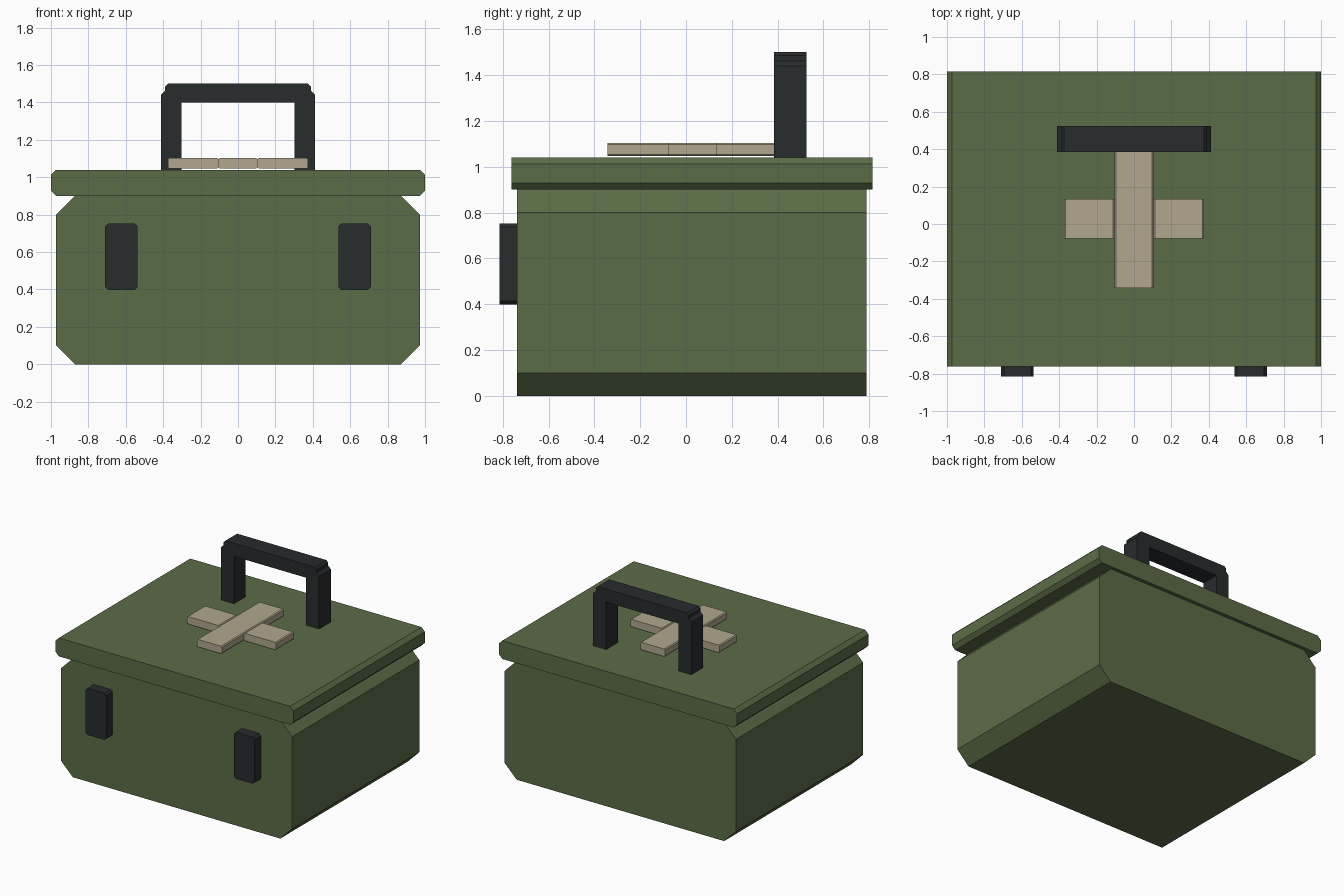
import bpy, bmesh

if "Cube" in bpy.data.objects:
    bpy.data.objects.remove(bpy.data.objects["Cube"])


def material(name, color):
    m = bpy.data.materials.new(name)
    m.diffuse_color = (*color, 1)
    m.use_nodes = True
    m.node_tree.nodes["Principled BSDF"].inputs["Base Color"].default_value = m.diffuse_color
    return m


green = material("olive_green", (0.105, 0.15, 0.063))
dark = material("dark_grey", (0.021, 0.025, 0.027))
tan = material("tan", (0.44, 0.39, 0.27))


def extrude_profile(name, profile, y0, y1, mat):
    """Flat-faced prism: an XZ profile extruded from y0 to y1."""
    bm = bmesh.new()
    face = bm.faces.new([bm.verts.new((x, y0, z)) for x, z in profile])
    ext = bmesh.ops.extrude_face_region(bm, geom=[face])
    verts = [g for g in ext["geom"] if isinstance(g, bmesh.types.BMVert)]
    bmesh.ops.translate(bm, verts=verts, vec=(0, y1 - y0, 0))
    bmesh.ops.recalc_face_normals(bm, faces=bm.faces[:])
    mesh = bpy.data.meshes.new(name)
    bm.to_mesh(mesh)
    bm.free()
    mesh.materials.append(mat)
    obj = bpy.data.objects.new(name, mesh)
    bpy.context.collection.objects.link(obj)
    return obj


def chamfered_box(name, x0, x1, y0, y1, z0, z1, c, mat):
    """Box whose four lengthwise (Y) edges are cut at 45 degrees."""
    profile = [(x0 + c, z0), (x1 - c, z0), (x1, z0 + c), (x1, z1 - c),
               (x1 - c, z1), (x0 + c, z1), (x0, z1 - c), (x0, z0 + c)]
    return extrude_profile(name, profile, y0, y1, mat)


# Case body and overhanging lid
chamfered_box("case_body", -0.972, 0.972, -0.738, 0.788, 0, 0.90, 0.10, green)
chamfered_box("lid", -1, 1, -0.762, 0.815, 0.90, 1.04, 0.028, green)

# Latches on the front, one per side
for side, x in (("left", -0.623), ("right", 0.623)):
    chamfered_box(f"{side}_latch", x - 0.087, x + 0.087,
                  -0.815, -0.738, 0.398, 0.752, 0.016, dark)

# Carry handle: mirrored half profile, outer side up then inner side down
outer = [(0.413, 1.04), (0.413, 1.44), (0.39, 1.462), (0.39, 1.485), (0.375, 1.50)]
inner = [(0.303, 1.40), (0.303, 1.04)]
profile = (outer + [(-x, z) for x, z in reversed(outer)]
           + [(-x, z) for x, z in reversed(inner)] + inner)
extrude_profile("handle", profile, 0.385, 0.525, dark)

# Raised cross on the lid: one long bar and two short arms
z0, z1 = 1.046, 1.103
chamfered_box("cross_bar", -0.104, 0.104, -0.343, 0.40, z0, z1, 0.007, tan)
for side, x0, x1 in (("left", -0.374, -0.104), ("right", 0.104, 0.374)):
    chamfered_box(f"cross_{side}_arm", x0, x1, -0.077, 0.133, z0, z1, 0.007, tan)
